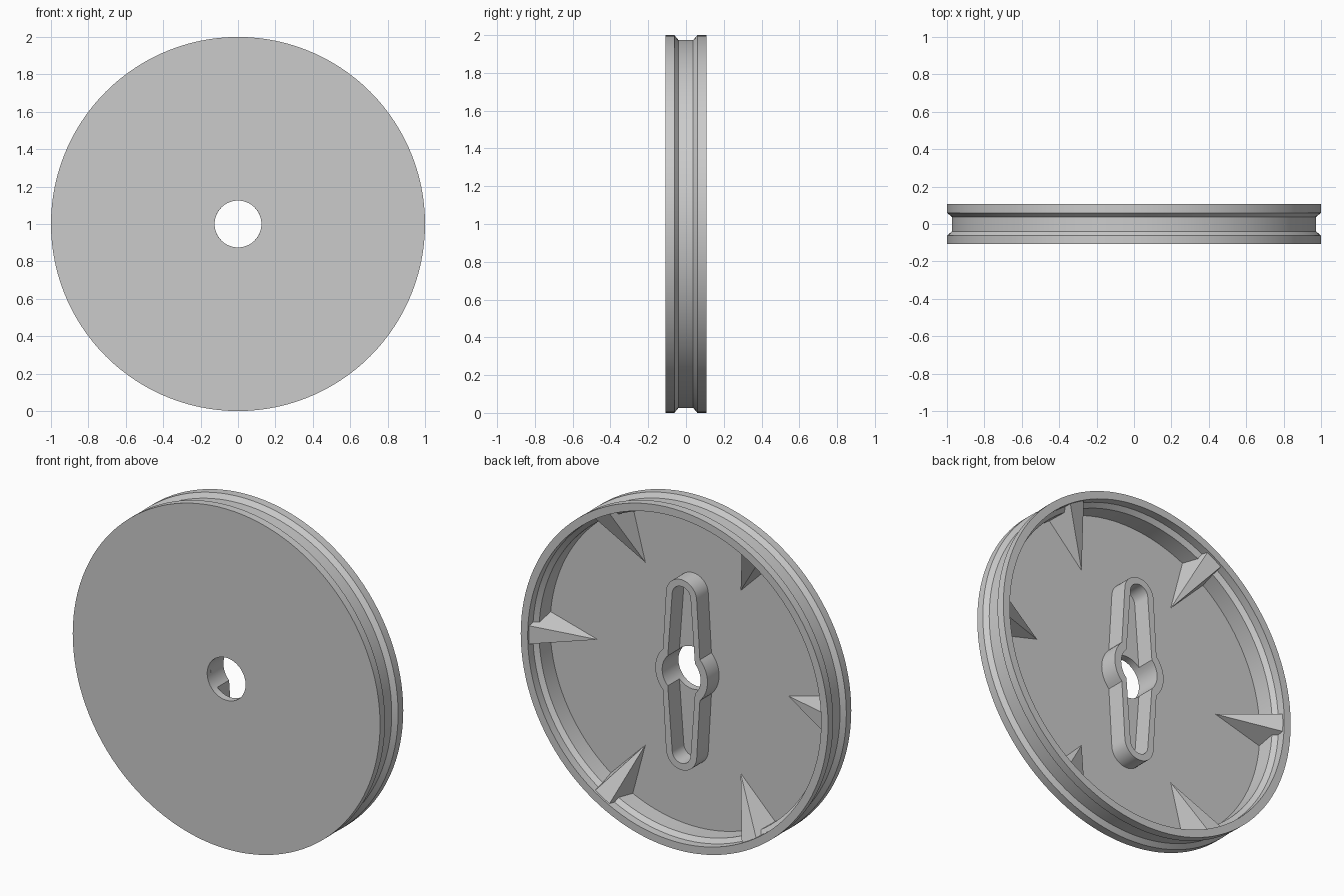
import bpy, bmesh
from math import sin, cos, pi, radians

cube = bpy.data.objects.get("Cube")
if cube:
    bpy.data.objects.remove(cube)

grey = bpy.data.materials.new("light grey plastic")
grey.use_nodes = True
grey.diffuse_color = (0.6, 0.6, 0.6, 1)
grey.node_tree.nodes["Principled BSDF"].inputs["Base Color"].default_value = (0.6, 0.6, 0.6, 1)

FRONT, FLOOR, BACK = -0.108, -0.065, 0.108   # depths along y


def finish(name, bm):
    bmesh.ops.recalc_face_normals(bm, faces=bm.faces)
    mesh = bpy.data.meshes.new(name)
    bm.to_mesh(mesh)
    bm.free()
    mesh.materials.append(grey)
    obj = bpy.data.objects.new(name, mesh)
    bpy.context.collection.objects.link(obj)
    bpy.ops.object.select_all(action='DESELECT')
    obj.select_set(True)
    bpy.context.view_layer.objects.active = obj
    bpy.ops.object.shade_smooth_by_angle(angle=radians(20))
    return obj


def ring_solid(name, loops):
    """Skin a closed series of closed loops into one solid."""
    bm = bmesh.new()
    rows = [[bm.verts.new(p) for p in loop] for loop in loops]
    n = len(rows[0])
    for a, b in zip(rows, rows[1:] + rows[:1]):
        for i in range(n):
            j = (i + 1) % n
            bm.faces.new((a[i], a[j], b[j], b[i]))
    return finish(name, bm)


def arc(cx, cz, r, start, end, steps):
    angles = [radians(start + (end - start) * i / steps) for i in range(steps + 1)]
    return [(cx + r * cos(a), cz + r * sin(a)) for a in angles]


def at_depth(outline, y):
    return [(x, y, 1 + z) for x, z in outline]


# Dish-shaped wheel: flat front, grooved rim, hollow back, centre hole
profile = [(0.125, FRONT), (1, FRONT), (1, -0.062), (0.974, -0.04),
           (0.974, 0.038), (1, 0.06), (1, BACK), (0.955, BACK),
           (0.955, 0.06), (0.93, 0.038), (0.93, FLOOR), (0.125, FLOOR)]
ring_solid("wheel", [at_depth(arc(0, 0, r, 0, 360, 120)[:-1], y) for r, y in profile])


# Raised wall of the two-armed socket around the hole
def socket_outline(hub, tip, reach=0.46):
    return (arc(0, 0, hub, -45, 45, 14) + arc(0, reach, tip, 0, 180, 18)
            + arc(0, 0, hub, 135, 225, 14) + arc(0, -reach, tip, 180, 360, 18))


outer, inner = socket_outline(0.17, 0.1), socket_outline(0.125, 0.06)
ring_solid("socket_wall", [at_depth(outer, FLOOR - 0.01), at_depth(outer, 0.043),
                           at_depth(inner, 0.043), at_depth(inner, FLOOR - 0.01)])

# Six tapered ribs, each a pyramid from the rim to a point on the floor
for k in range(6):
    a = k * pi / 3
    bm = bmesh.new()

    def point(radius, side, y):
        return bm.verts.new((radius * cos(a) - side * sin(a), y,
                             1 + radius * sin(a) + side * cos(a)))

    tip = point(0.62, 0, FLOOR)
    end = [point(0.962, s, y) for s, y in
           ((-0.092, FLOOR), (0.092, FLOOR), (0.055, 0.1), (-0.055, 0.1))]
    bm.faces.new(end)
    for i in range(4):
        bm.faces.new((end[i], end[(i + 1) % 4], tip))
    finish("rib_%d" % (k + 1), bm)
